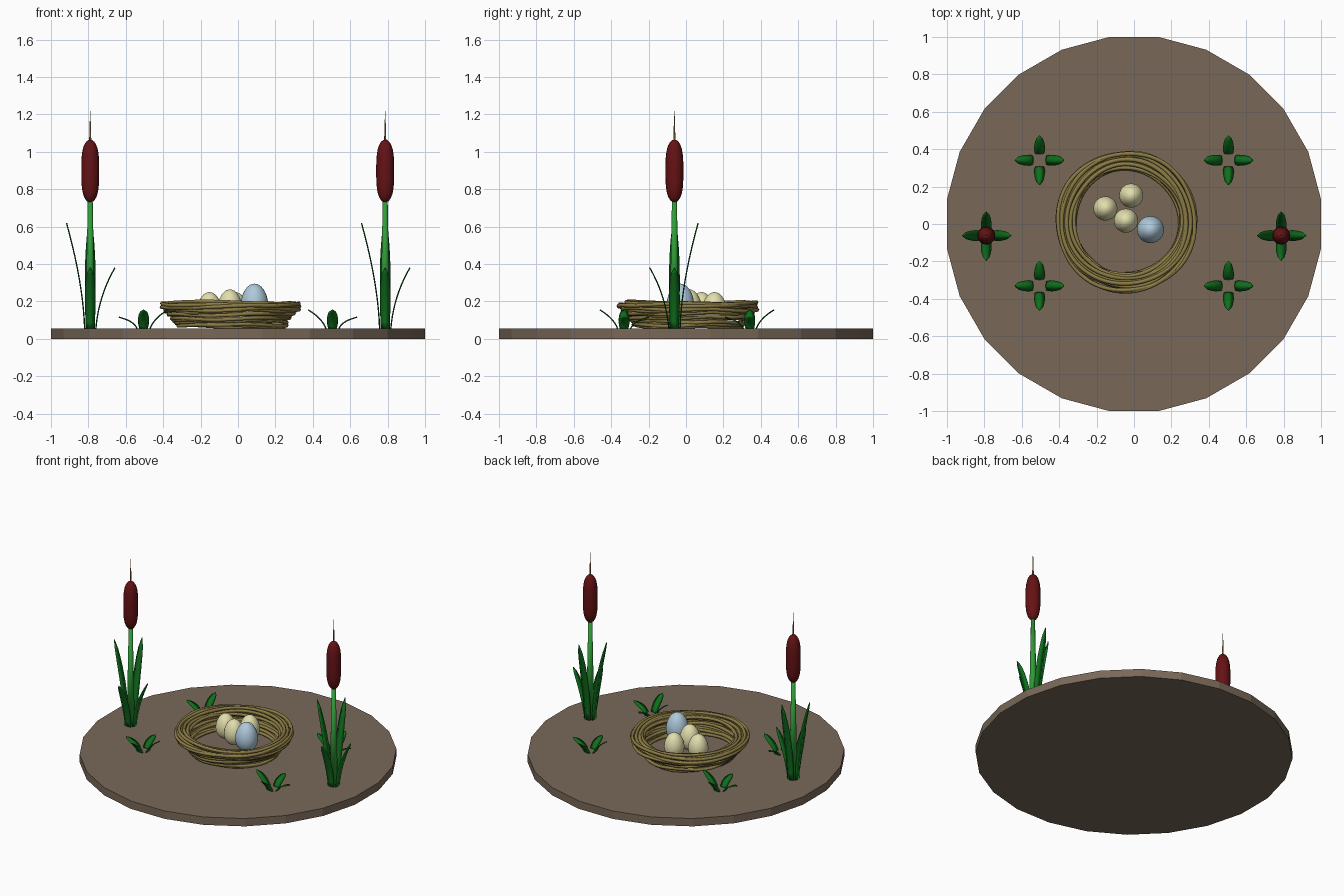
import bpy, bmesh, math, random
from mathutils import Vector

if "Cube" in bpy.data.objects:
    bpy.data.objects.remove(bpy.data.objects["Cube"])

random.seed(4)
GROUND = 0.055


def material(name, rgb):
    m = bpy.data.materials.new(name)
    m.diffuse_color = (*rgb, 1)
    m.use_nodes = True
    m.node_tree.nodes["Principled BSDF"].inputs["Base Color"].default_value = m.diffuse_color
    return m


SOIL = material("soil_brown", (0.19, 0.14, 0.098))
LEAF = material("leaf_green", (0.005, 0.16, 0.012))
STEM = material("stem_green", (0.03, 0.33, 0.04))
HEAD = material("seed_head_red", (0.13, 0.006, 0.007))
SPIKE = material("spike_tan", (0.42, 0.28, 0.07))
TWIG = material("twig_straw", (0.26, 0.2, 0.06))
CREAM = material("egg_cream", (0.76, 0.73, 0.42))
BLUE = material("egg_blue", (0.42, 0.58, 0.7))


def add_object(name, bm, mat, smooth=True):
    bmesh.ops.recalc_face_normals(bm, faces=bm.faces)
    for f in bm.faces:
        f.smooth = smooth
    mesh = bpy.data.meshes.new(name)
    bm.to_mesh(mesh)
    bm.free()
    mesh.materials.append(mat)
    ob = bpy.data.objects.new(name, mesh)
    bpy.context.collection.objects.link(ob)
    return ob


def skin(bm, rings, closed=False):
    """Join rings of points into a surface; cap the ends if it is open."""
    rows = [[bm.verts.new(p) for p in r] for r in rings]
    n = len(rows[0])
    for i in range(len(rows) if closed else len(rows) - 1):
        a, b = rows[i], rows[(i + 1) % len(rows)]
        for j in range(n):
            k = (j + 1) % n
            bm.faces.new((a[j], a[k], b[k], b[j]))
    if not closed:
        bm.faces.new(rows[0])
        bm.faces.new(rows[-1])


def lathe(name, profile, mat, x, y, sides=16, smooth=True, turn=0.0):
    bm = bmesh.new()
    skin(bm, [[(x + r * math.cos(turn + math.tau * j / sides),
                y + r * math.sin(turn + math.tau * j / sides), z)
               for j in range(sides)] for r, z in profile])
    return add_object(name, bm, mat, smooth)


def leaf(name, x, y, direction, base, bend, tip, half, steps=10, thick=0.007):
    """Blade along a bent path given as (reach, height) points."""
    out = Vector((math.cos(direction), math.sin(direction), 0))
    side = Vector((-out.y, out.x, 0))
    bm = bmesh.new()
    rings = []
    for i in range(steps + 1):
        t = i / steps
        r, z = [(1 - t) ** 2 * a + 2 * t * (1 - t) * b + t * t * c
                for a, b, c in zip(base, bend, tip)]
        dr, dz = [(1 - t) * (b - a) + t * (c - b)
                  for a, b, c in zip(base, bend, tip)]
        normal = (out * -dz + Vector((0, 0, dr))).normalized() * thick / 2
        w = half * (0.75 + 0.25 * math.sin(2.6 * t)) * math.sqrt(1 - t ** 4) + 0.003
        p = Vector((x, y, z)) + out * r
        rings.append([p - side * w, p + normal, p + side * w, p - normal])
    skin(bm, rings)
    return add_object(name, bm, LEAF)


# Ground disc
lathe("ground_disc", [(1.0086, 0), (1.0086, GROUND)], SOIL, 0, 0, 24, False,
      math.radians(7.5))

# Reeds: stem, seed head, spike and four blades
for tag, x in (("left", -0.79), ("right", 0.787)):
    y = -0.062
    lathe(f"{tag}_reed_stem", [(0.026, GROUND), (0.013, 0.75)], STEM, x, y, 12)
    capsule = [(0.047 * math.sqrt(max(0.0, 1 - abs(u) ** 3.2)) + 0.001, 0.897 + 0.168 * u)
               for u in (math.sin(math.pi * (i / 16 - 0.5)) for i in range(17))]
    lathe(f"{tag}_reed_head", capsule, HEAD, x, y, 16)
    lathe(f"{tag}_reed_spike", [(0.006, 1.055), (0.001, 1.218)], SPIKE, x, y, 8)
    for k in range(4):
        tall = k in (1, 2)
        leaf(f"{tag}_reed_blade_{k}", x, y, k * math.pi / 2, (0.03, GROUND),
             (0.038, 0.3) if tall else (0.045, 0.23),
             (0.127, 0.62) if tall else (0.132, 0.38), 0.027)

# Four small sprouts, mirrored about both axes
for sx in (-1, 1):
    for sy in (-1, 1):
        for k in range(4):
            d = k * math.pi / 2
            dx, dy = round(math.cos(d)), round(math.sin(d))
            high = dx == -sx or dy == sy
            leaf(f"sprout_leaf_{sx}_{sy}_{k}", 0.505 * sx, 0.005 + 0.336 * sy, d,
                 (0.035, GROUND), (0.055, 0.11) if high else (0.05, 0.095),
                 (0.13, 0.155) if high else (0.132, 0.116), 0.027)

# Nest of wobbly twig rings, as (radius, height)
NX, NY = -0.04, 0.017
layers = [(0.283, 0.068), (0.29, 0.078), (0.297, 0.09), (0.298, 0.104),
          (0.31, 0.112), (0.316, 0.124), (0.33, 0.134), (0.322, 0.146),
          (0.345, 0.148), (0.358, 0.158), (0.335, 0.162), (0.312, 0.166),
          (0.368, 0.172), (0.35, 0.178), (0.328, 0.182), (0.302, 0.178),
          (0.368, 0.186), (0.345, 0.19), (0.318, 0.188), (0.29, 0.172)]
for i, (radius, height) in enumerate(layers):
    p1, p2, p3 = (random.uniform(0, math.tau) for _ in range(3))
    waves = random.choice((3, 4, 5))
    rings = []
    for s in range(72):
        a = math.tau * s / 72
        r = radius + 0.006 * math.cos(a + p1) + 0.005 * math.cos(waves * a + p2)
        z = height + 0.006 * math.cos(a + p3) + 0.004 * math.sin(waves * a + p2)
        z = max(z, GROUND + 0.008)
        rings.append([(NX + (r + 0.011 * math.cos(b)) * math.cos(a),
                       NY + (r + 0.011 * math.cos(b)) * math.sin(a),
                       z + 0.011 * math.sin(b))
                      for b in (math.tau * j / 6 for j in range(6))])
    bm = bmesh.new()
    skin(bm, rings, closed=True)
    add_object(f"nest_twig_{i}", bm, TWIG)

# Eggs: x, y, radius, half height, top
for name, x, y, rad, half, top, mat in (
        ("cream_egg_a", -0.153, 0.083, 0.064, 0.086, 0.25, CREAM),
        ("cream_egg_b", -0.015, 0.152, 0.064, 0.086, 0.25, CREAM),
        ("cream_egg_c", -0.043, 0.018, 0.064, 0.088, 0.264, CREAM),
        ("blue_egg", 0.088, -0.03, 0.072, 0.1, 0.295, BLUE)):
    profile = []
    for i in range(17):
        a = math.pi * (i / 16 - 0.5)
        profile.append((rad * math.cos(a) * (1 - 0.1 * math.sin(a)) + 0.0005,
                        top - half + half * math.sin(a)))
    lathe(name, profile, mat, x, y, 24)
